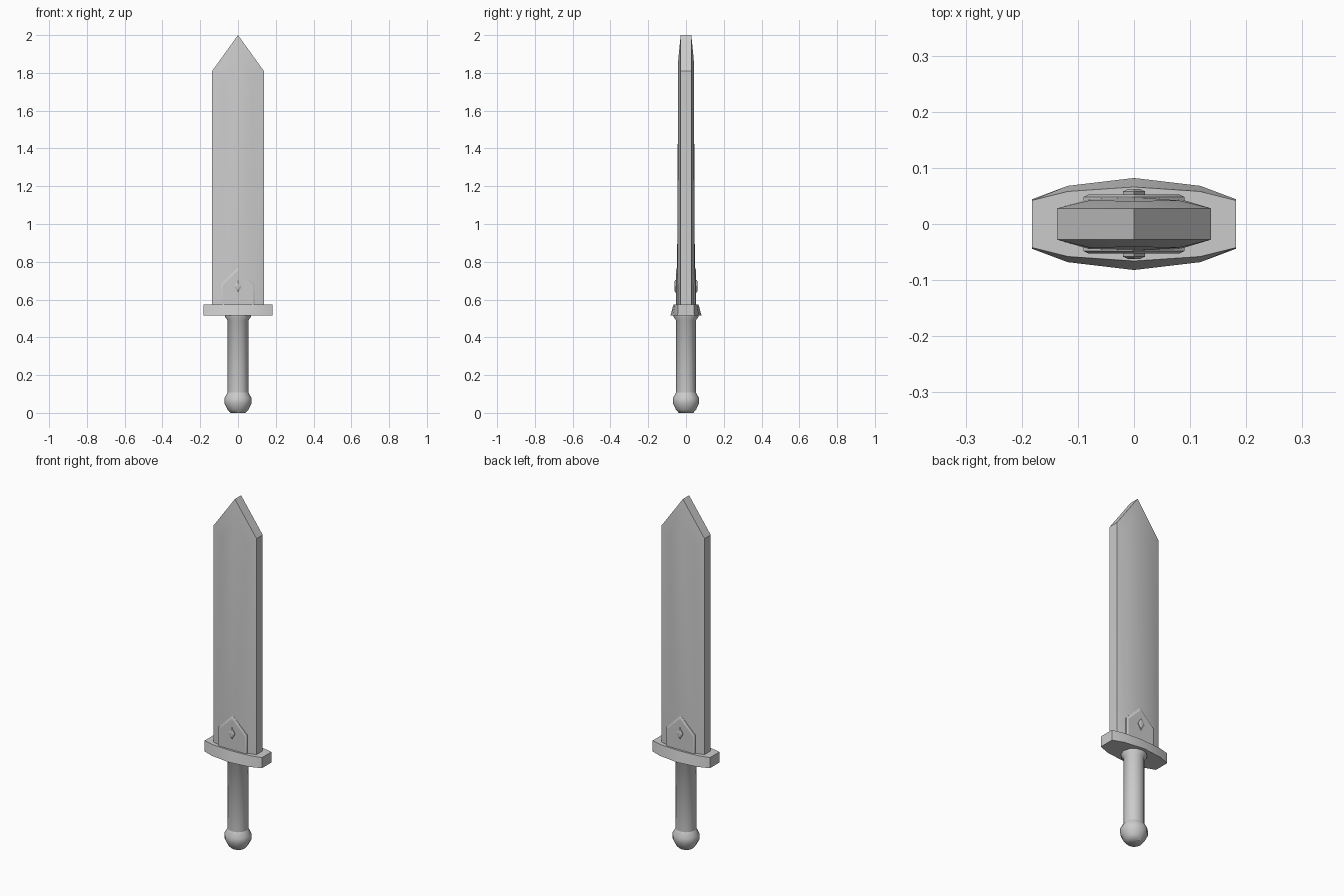
import bpy, bmesh, math

if "Cube" in bpy.data.objects:
    bpy.data.objects.remove(bpy.data.objects["Cube"])


def finish(name, bm, angle=35):
    bmesh.ops.remove_doubles(bm, verts=bm.verts, dist=1e-5)
    bmesh.ops.recalc_face_normals(bm, faces=bm.faces)
    me = bpy.data.meshes.new(name)
    bm.to_mesh(me)
    bm.free()
    ob = bpy.data.objects.new(name, me)
    bpy.context.collection.objects.link(ob)
    bpy.ops.object.select_all(action='DESELECT')
    ob.select_set(True)
    bpy.context.view_layer.objects.active = ob
    bpy.ops.object.shade_smooth_by_angle(angle=math.radians(angle))
    return ob


def loft(bm, rings, caps=True):
    """Skin a list of closed rings with quads."""
    vs = [[bm.verts.new(p) for p in r] for r in rings]
    n = len(vs[0])
    for a, b in zip(vs, vs[1:]):
        for i in range(n):
            j = (i + 1) % n
            bm.faces.new((a[i], a[j], b[j], b[i]))
    if caps:
        bm.faces.new(vs[0][::-1])
        bm.faces.new(vs[-1])


def circle(r, z, sides=12):
    return [(r * math.cos(2 * math.pi * i / sides),
             r * 0.96 * math.sin(2 * math.pi * i / sides), z) for i in range(sides)]


# Blade: blunt edge band, bevel to an inner outline, gently raised spine
bm = bmesh.new()
outer = [(-.137, .56), (-.137, 1.81), (0, 2.0), (.137, 1.81), (.137, .56)]
inner = [(-.08, .56), (-.08, 1.76), (0, 1.87), (.08, 1.76), (.08, .56)]
inner_y = [.045, .042, .041, .042, .045]
edges, bases = [], []
for s in (-1, 1):
    o = [bm.verts.new((x, s * .028, z)) for x, z in outer]
    n = [bm.verts.new((x, s * y, z)) for (x, z), y in zip(inner, inner_y)]
    spine = bm.verts.new((0, s * .048, .56))
    for i in range(4):
        bm.faces.new((o[i], o[i + 1], n[i + 1], n[i]))
    bm.faces.new((n[0], n[1], n[2], spine))
    bm.faces.new((spine, n[2], n[3], n[4]))
    edges.append(o)
    bases.append([o[0], n[0], spine, n[4], o[4]])
for i in range(4):
    bm.faces.new((edges[0][i], edges[0][i + 1], edges[1][i + 1], edges[1][i]))
bm.faces.new(bases[0] + bases[1][::-1])
finish("blade", bm)

# Guard: ten-sided plate, its long sides leaning in toward the top
bm = bmesh.new()


def guard_ring(z, y_end, y_mid, y_centre):
    half = [(.182, y_end), (.118, y_mid), (0, y_centre), (-.118, y_mid), (-.182, y_end)]
    return [(x, y, z) for x, y in half] + [(x, -y, z) for x, y in half[::-1]]


loft(bm, [guard_ring(.515, .044, .068, .082), guard_ring(.575, .042, .058, .066)])
finish("guard", bm)

# Grip with flared collar under the guard
bm = bmesh.new()
loft(bm, [circle(.055, .09), circle(.055, .49), circle(.068, .508), circle(.068, .52)])
finish("grip", bm, 50)

# Rounded pommel with a flat foot
bm = bmesh.new()
loft(bm, [circle(.040, 0), circle(.056, .018), circle(.072, .05),
          circle(.072, .078), circle(.055, .108)])
finish("pommel", bm, 50)

# Pointed badge and diamond stud on both faces of the blade
for side, s in (("front", -1), ("back", 1)):
    bm = bmesh.new()
    badge = [(-.09, .565), (-.09, .68), (0, .77), (.09, .68), (.09, .565)]
    top = [(-.08, .565), (-.08, .674), (0, .754), (.08, .674), (.08, .565)]
    loft(bm, [[(x, s * .03, z) for x, z in badge],
              [(x, s * .048, z) for x, z in badge],
              [(x, s * .053, z) for x, z in top]])
    finish(side + "_badge", bm, 20)

    bm = bmesh.new()
    loft(bm, [[(k * .02 * dx, s * y, .67 + k * .033 * dz)
               for dx, dz in ((1, 0), (0, 1), (-1, 0), (0, -1))]
              for k, y in ((1, .045), (1, .058), (.55, .062))])
    finish(side + "_stud", bm, 20)
